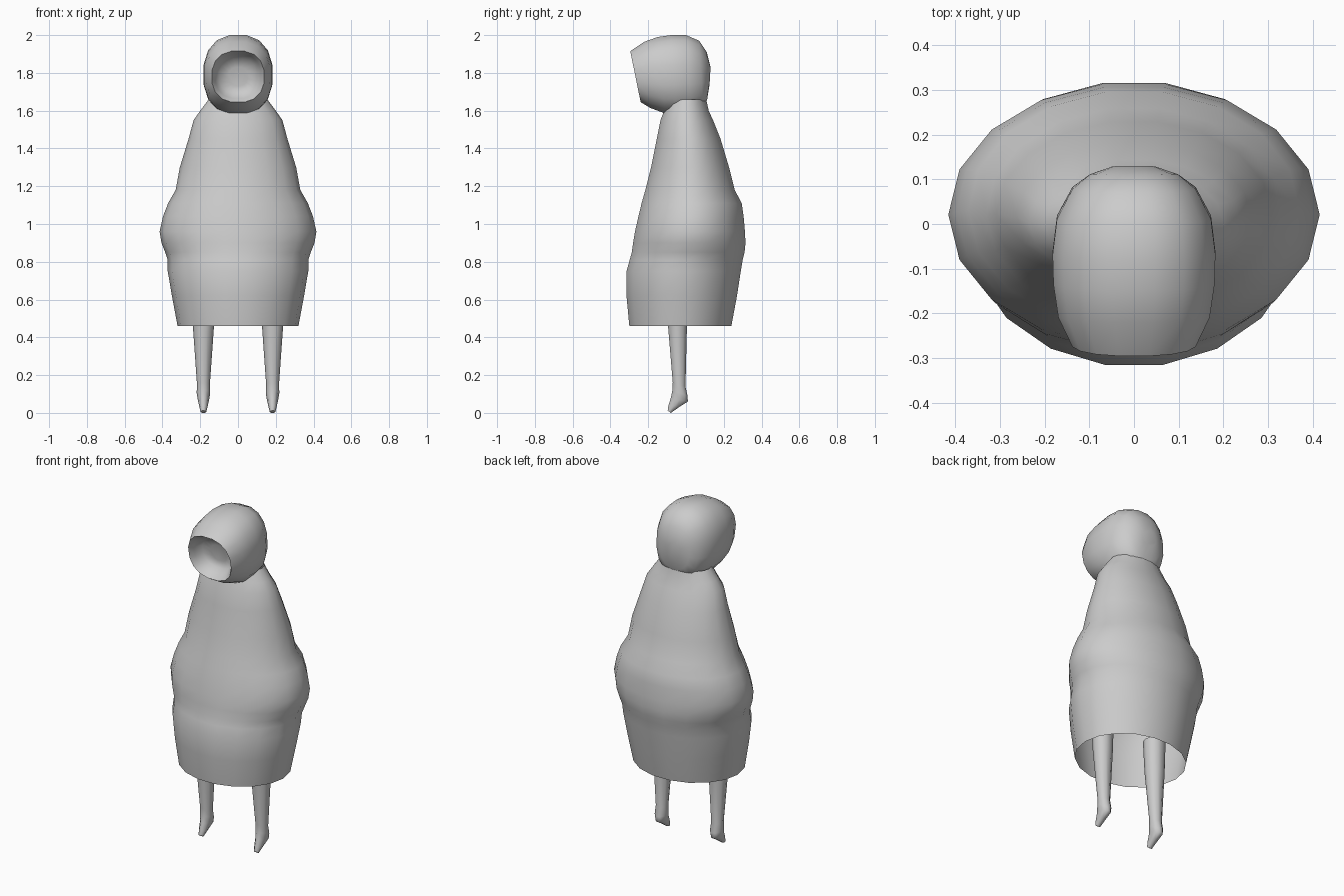
import bpy, bmesh, math
from mathutils import Vector

grey = bpy.data.materials.new("plain grey")
grey.diffuse_color = (0.6, 0.6, 0.6, 1)


def loft(name, rings, sides, x=0.0, caps=(False, False), power=1.0, angle=60):
    """Skin rings given as (front y, front z, back y, back z, half width)."""
    bm = bmesh.new()
    loops = []
    for fy, fz, by, bz, w in rings:
        front, back = Vector((x, fy, fz)), Vector((x, by, bz))
        mid, half = (front + back) / 2, (front - back) / 2
        loop = []
        for i in range(sides):
            a = 2 * math.pi * (i + 0.5) / sides
            c, s = math.cos(a), math.sin(a)
            c = math.copysign(abs(c) ** power, c) / math.cos(math.pi / sides) ** power
            s = math.copysign(abs(s) ** power, s)
            loop.append(bm.verts.new(mid + half * c + Vector((w * s, 0, 0))))
        loops.append(loop)
    for a, b in zip(loops, loops[1:]):
        for i in range(sides):
            j = (i + 1) % sides
            bm.faces.new((a[i], a[j], b[j], b[i]))
    if caps[0]:
        bm.faces.new(loops[0][::-1])
    if caps[1]:
        bm.faces.new(loops[-1])
    bmesh.ops.recalc_face_normals(bm, faces=bm.faces)
    mesh = bpy.data.meshes.new(name)
    bm.to_mesh(mesh)
    bm.free()
    mesh.materials.append(grey)
    ob = bpy.data.objects.new(name, mesh)
    bpy.context.collection.objects.link(ob)
    bpy.ops.object.select_all(action='DESELECT')
    ob.select_set(True)
    bpy.context.view_layer.objects.active = ob
    bpy.ops.object.shade_smooth_by_angle(angle=math.radians(angle))
    return ob


# Cloak, open at the hem: (z, half width, front y, back y)
cloak = [(0.46, 0.32, -0.30, 0.24), (0.62, 0.35, -0.315, 0.27),
         (0.75, 0.372, -0.315, 0.29), (0.81, 0.372, -0.298, 0.30),
         (0.85, 0.385, -0.287, 0.31), (0.90, 0.405, -0.28, 0.315),
         (0.96, 0.415, -0.27, 0.312), (1.04, 0.397, -0.252, 0.305),
         (1.11, 0.37, -0.235, 0.295), (1.18, 0.33, -0.215, 0.258),
         (1.30, 0.308, -0.185, 0.228), (1.45, 0.262, -0.155, 0.183),
         (1.55, 0.235, -0.135, 0.143), (1.60, 0.20, -0.115, 0.12),
         (1.66, 0.155, -0.10, 0.107)]
loft("cloak", [(f, z, b, z, w) for z, w, f, b in cloak], 18)

# Hood, from the recessed face out over the rim to the back of the head
loft("hood", [(-0.19, 1.83, -0.17, 1.73, 0.05),
              (-0.205, 1.875, -0.175, 1.69, 0.10),
              (-0.265, 1.90, -0.215, 1.665, 0.122),
              (-0.295, 1.915, -0.24, 1.645, 0.14),
              (-0.22, 1.965, -0.19, 1.615, 0.172),
              (-0.15, 1.99, -0.11, 1.585, 0.183),
              (-0.08, 2.0, -0.05, 1.58, 0.185),
              (0.0, 2.0, 0.03, 1.59, 0.175),
              (0.07, 1.97, 0.09, 1.61, 0.14),
              (0.11, 1.91, 0.112, 1.66, 0.10),
              (0.13, 1.83, 0.125, 1.74, 0.05)],
     16, caps=(True, True), power=0.85, angle=70)

# Legs with small pointed feet
leg = [(-0.105, 0.65, 0.01, 0.65, 0.062), (-0.095, 0.46, 0.005, 0.46, 0.056),
       (-0.07, 0.16, -0.003, 0.14, 0.034), (-0.072, 0.12, 0.008, 0.09, 0.036),
       (-0.08, 0.08, 0.01, 0.06, 0.03), (-0.093, 0.04, -0.03, 0.035, 0.023),
       (-0.097, 0.012, -0.08, 0.0, 0.015)]
for side, sx in (("left", 1), ("right", -1)):
    loft(side + "_leg", leg, 10, x=0.183 * sx, caps=(True, True))
